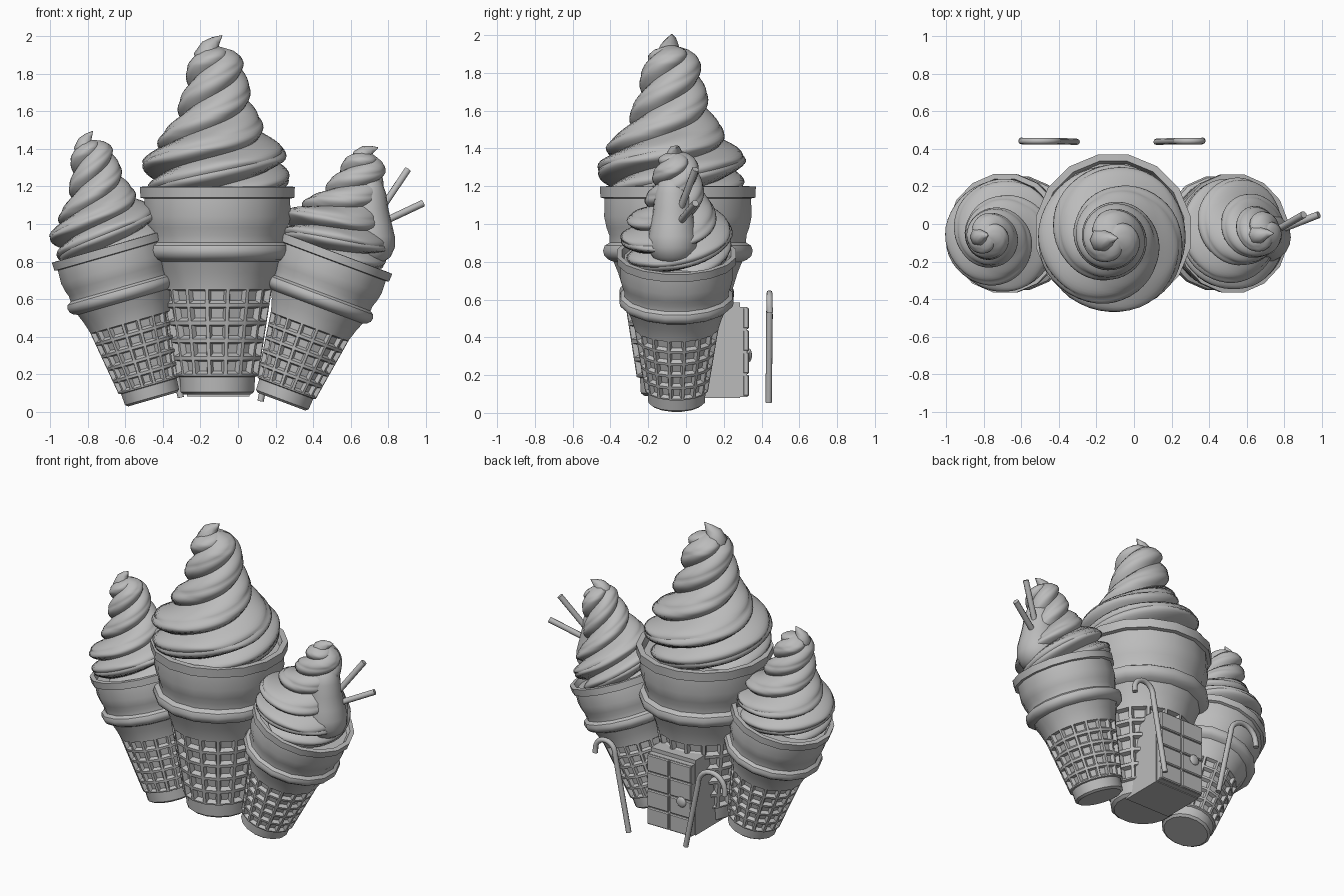
import bpy, bmesh, math
from mathutils import Matrix, Vector

if "Cube" in bpy.data.objects:
    bpy.data.objects.remove(bpy.data.objects["Cube"], do_unlink=True)

grey = bpy.data.materials.new("plain grey")
grey.use_nodes = True
grey.diffuse_color = (0.5, 0.5, 0.5, 1)
grey.node_tree.nodes["Principled BSDF"].inputs["Base Color"].default_value = (0.5, 0.5, 0.5, 1)


def finish(name, mesh, angle=40):
    """Link a mesh as a named object, with smooth shading that keeps sharp edges."""
    obj = bpy.data.objects.new(name, mesh)
    bpy.context.collection.objects.link(obj)
    mesh.materials.clear()
    mesh.materials.append(grey)
    bpy.ops.object.select_all(action='DESELECT')
    obj.select_set(True)
    bpy.context.view_layer.objects.active = obj
    if angle:
        bpy.ops.object.shade_smooth_by_angle(angle=math.radians(angle))
    return obj


def bm_to_object(name, bm, matrix=Matrix(), angle=40):
    bmesh.ops.recalc_face_normals(bm, faces=bm.faces)
    bm.transform(matrix)
    mesh = bpy.data.meshes.new(name)
    bm.to_mesh(mesh)
    bm.free()
    return finish(name, mesh, angle)


def skin_rings(bm, rings):
    """Bridge rings of points into a closed skin; returns the faces row by row."""
    rows = [[bm.verts.new(p) for p in ring] for ring in rings]
    n = len(rows[0])
    faces = [[bm.faces.new((a[j], a[(j + 1) % n], b[(j + 1) % n], b[j])) for j in range(n)]
             for a, b in zip(rows, rows[1:])]
    bm.faces.new(rows[0][::-1])
    bm.faces.new(rows[-1])
    return faces


def circle(r, z, n, turn=0.0):
    return [(r * math.cos(turn + math.tau * j / n), r * math.sin(turn + math.tau * j / n), z)
            for j in range(n)]


def tube(name, points, radius, tapers=None):
    """Round rod along a path."""
    curve = bpy.data.curves.new(name, 'CURVE')
    curve.dimensions = '3D'
    curve.bevel_depth = radius
    curve.bevel_resolution = 2
    curve.use_fill_caps = True
    line = curve.splines.new('POLY')
    line.points.add(len(points) - 1)
    for i, p in enumerate(points):
        line.points[i].co = (*p, 1)
        line.points[i].radius = tapers[i] if tapers else 1
    temp = bpy.data.objects.new(name + " path", curve)
    bpy.context.collection.objects.link(temp)
    mesh = bpy.data.meshes.new_from_object(temp.evaluated_get(bpy.context.evaluated_depsgraph_get()))
    bpy.data.objects.remove(temp, do_unlink=True)
    return finish(name, mesh, 50)


def box(bm, x, y, z, bevel=0.0):
    """Box from three (low, high) ranges."""
    size = Matrix.Diagonal((x[1] - x[0], y[1] - y[0], z[1] - z[0], 1))
    centre = Matrix.Translation((sum(x) / 2, sum(y) / 2, sum(z) / 2))
    part = bmesh.ops.create_cube(bm, size=1, matrix=centre @ size)
    if bevel:
        edges = {e for v in part["verts"] for e in v.link_edges}
        bmesh.ops.bevel(bm, geom=list(edges), offset=bevel, segments=1, affect='EDGES')


# Wafer cup: foot, waffle grid, ring, bowl and rim
FOOT = [(0, .18), (.015, .2), (.095, .205)]
ROWS = 5
WAFFLE = [(.1 + .47 * i / ROWS, .222 + .075 * i / ROWS) for i in range(ROWS + 1)]
BOWL = [(.65, .322), (.71, .347), (.722, .375), (.742, .397), (.77, .404), (.795, .395),
        (.812, .368), (.85, .37), (.89, .385), (.95, .398), (1.045, .395), (1.05, .418),
        (1.108, .421), (1.11, .385), (1.07, .37)]


def wafer_cup(name, matrix):
    bm = bmesh.new()
    faces = skin_rings(bm, [circle(r, z, 16, math.pi / 16) for z, r in FOOT + WAFFLE + BOWL])
    first = len(FOOT)
    cells = [f for row in faces[first:first + ROWS] for f in row]
    bmesh.ops.recalc_face_normals(bm, faces=bm.faces)
    bmesh.ops.inset_individual(bm, faces=cells, thickness=.014, depth=0)
    bmesh.ops.inset_individual(bm, faces=cells, thickness=.018, depth=-.028)
    bm_to_object(name, bm, matrix, 35)


# Soft swirl: twisted lobes following an outline, ending in a flicked tip
OUTLINE = [(0, .36), (.07, .39), (.18, .4), (.25, .36), (.33, .285), (.42, .227), (.5, .198),
           (.6, .172), (.7, .153), (.74, .13), (.77, .09), (.79, .02)]


def outline_radius(s):
    for (s0, r0), (s1, r1) in zip(OUTLINE, OUTLINE[1:]):
        if s <= s1:
            return r0 + (r1 - r0) * (s - s0) / (s1 - s0)
    return OUTLINE[-1][1]


def swirl(name, matrix):
    bm = bmesh.new()
    rings, count, steps = [], 48, 72
    for i in range(steps + 1):
        s = .79 * i / steps
        ring = []
        for j in range(count):
            a = math.tau * j / count
            groove = .2 * (1 - abs(math.sin(1.5 * a))) + .04 * (1 - abs(math.sin(3 * a)))
            r = outline_radius(s) * (1.02 - groove)
            turn = a + math.tau * 2 * s
            ring.append((r * math.cos(turn), r * math.sin(turn), s))
        rings.append(ring)
    skin_rings(bm, rings)
    bm_to_object(name, bm, matrix, 35)
    path = [(-.04, -.01, .7), (-.05, -.01, .75), (-.035, -.01, .79), (-.005, 0, .82), (.03, 0, .85)]
    scale = matrix.to_scale().x
    tube(name + " tip", [matrix @ Vector(p) for p in path], .07 * scale, [1, 1, .7, .4, .03])


def tilted(x, z, degrees, scale, tall=None, y=-.05):
    return (Matrix.Translation((x, y, z)) @ Matrix.Rotation(math.radians(degrees), 4, 'Y')
            @ Matrix.Diagonal((scale, scale, tall or scale, 1)))


# Three cones: a tall upright one and two leaning outwards
wafer_cup("centre cone", tilted(-.11, .09, 0, 1, y=-.043))
swirl("centre swirl", tilted(-.115, 1.155, 0, 1, y=-.075))
wafer_cup("right cone", tilted(-.455, .065, -16, .765))
swirl("right swirl", tilted(-.685, .855, -10, .765, .76, -.06))
wafer_cup("left cone", tilted(.232, .053, 20.5, .762))
swirl("left swirl", tilted(.485, .835, 22.5, .755, .74))

# Pear-shaped drop on the left swirl, with two wafer sticks
DROP = [(0, .02), (.01, .06), (.04, .105), (.09, .13), (.15, .132), (.22, .118),
        (.3, .103), (.38, .095), (.44, .075), (.48, .03)]
drop = bmesh.new()
skin_rings(drop, [circle(r, z, 20) for z, r in DROP])
bm_to_object("cream drop", drop, Matrix.Translation((.71, -.07, .78)) @ Matrix.Rotation(-.04, 4, 'Y'), 60)
tube("upper stick", [(.73, -.05, 1.03), (.905, .05, 1.29)], .019)
tube("lower stick", [(.73, -.05, .99), (.985, .05, 1.11)], .019)

# Doorway at the back: frame block, panelled door and knob
MID, HALF = -.105, .167
frame = bmesh.new()
box(frame, (MID - HALF, MID + HALF), (0, .285), (.08, .585))
bm_to_object("door frame", frame, angle=0)
door = bmesh.new()
box(door, (MID - HALF + .005, MID + HALF - .005), (.28, .322), (.085, .56))
for row in range(4):
    low = .085 + .119 * row
    for side in (-1, 1):
        x = sorted((MID + side * .004, MID + side * (HALF - .004)))
        box(door, x, (.3, .334), (low + .003, low + .116), .006)
bm_to_object("door panels", door, angle=0)
knob = bmesh.new()
bmesh.ops.create_uvsphere(knob, u_segments=16, v_segments=8, radius=1,
                          matrix=Matrix.Translation((-.2, .335, .305)) @ Matrix.Diagonal((.035, .014, .035, 1)))
bm_to_object("door knob", knob)


# Hooked canes either side of the door
def cane(name, foot, stem, end, base, shoulder):
    r = (end - stem) / 2
    arc = [(stem + r - r * math.cos(math.pi * i / 10), .442,
            shoulder + abs(r) * math.sin(math.pi * i / 10)) for i in range(11)]
    tube(name, [(foot, .438, base)] + arc + [(end, .445, shoulder - .03)], .017)


cane("left cane", .12, .22, .365, .055, .56)
cane("right cane", -.305, -.4, -.6, .075, .525)
